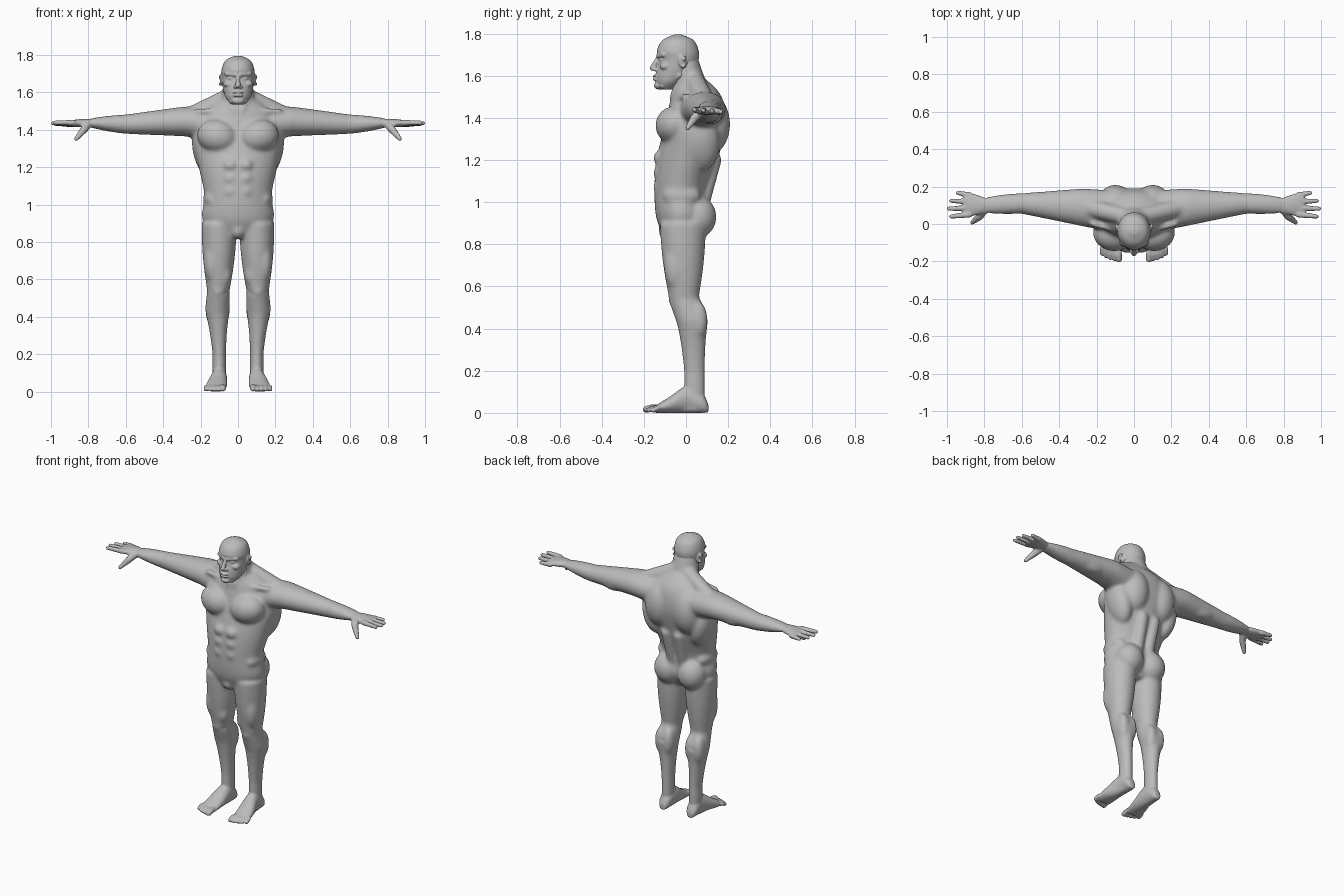
import bpy, bmesh, math
from mathutils import Vector, Matrix, Euler

cube = bpy.data.objects.get("Cube")
if cube:
    bpy.data.objects.remove(cube, do_unlink=True)

skin = bpy.data.materials.new("grey skin")
skin.use_nodes = True
grey = (.5, .5, .5, 1)
skin.diffuse_color = grey
skin.node_tree.nodes["Principled BSDF"].inputs["Base Color"].default_value = grey

X, Y, Z = Matrix.Identity(3)


# ---------- helpers ----------
def between(start, end, t):
    return [a + (b - a) * t for a, b in zip(start, end)]


def smooth_rows(rows, steps=6):
    """Pass a smooth curve through a few section rows."""
    last = len(rows) - 1
    result = []
    for i in range(last):
        near = rows[max(i - 1, 0)], rows[i], rows[i + 1], rows[min(i + 2, last)]
        for step in range(steps):
            t = step / steps
            result.append([
                b + t * ((c - a) + t * ((2 * a - 5 * b + 4 * c - d) + t * (3 * (b - c) + d - a))) / 2
                for a, b, c, d in zip(*near)])
    return result + [rows[last]]


def tube(bm, sections, sides=40):
    """Skin a closed tube over sections of (centre, first radius vector, second)."""
    rings = []
    for centre, first, second in sections:
        angles = [math.tau * k / sides for k in range(sides)]
        rings.append([bm.verts.new(centre + first * math.cos(a) + second * math.sin(a)) for a in angles])
    for low, high in zip(rings, rings[1:]):
        for k in range(sides):
            bm.faces.new((low[k - 1], low[k], high[k], high[k - 1]))
    bm.faces.new(rings[0])
    bm.faces.new(rings[-1])


def trunk(bm, rows):
    """Upright form from rows of height, half width, front and back."""
    tube(bm, [(Vector((0, (front + back) / 2, height)), X * width, Y * (back - front) / 2)
              for height, width, front, back in smooth_rows(rows)])


def limb(bm, start, end, start_size, end_size, swell=0, steps=12):
    """Straight limb; sizes are (depth, width), swelling along its middle."""
    along = (Vector(end) - Vector(start)).normalized()
    across = along.cross(Y).normalized()
    deep = across.cross(along)
    sections = []
    for step in range(steps + 1):
        t = step / steps
        bulge = swell * math.sin(math.pi * t)
        depth, width = between(start_size, end_size, t)
        sections.append((Vector(between(start, end, t)), deep * (depth + bulge), across * (width + bulge)))
    tube(bm, sections)


def ball(bm, centre, radii, turn=(0, 0, 0)):
    rotation = Euler([math.radians(angle) for angle in turn])
    matrix = Matrix.LocRotScale(Vector(centre), rotation, Vector(radii))
    return bmesh.ops.create_uvsphere(bm, u_segments=24, v_segments=16, radius=1, matrix=matrix)["verts"]


def capsule(bm, start, end, start_radius, end_radius):
    verts = ball(bm, start, [start_radius] * 3) + ball(bm, end, [end_radius] * 3)
    hull = bmesh.ops.convex_hull(bm, input=verts)
    inside = [item for item in hull["geom_interior"] if isinstance(item, bmesh.types.BMVert)]
    bmesh.ops.delete(bm, geom=inside, context="VERTS")


def chain(bm, points, radii):
    for start, end, r, s in zip(points, points[1:], radii, radii[1:]):
        capsule(bm, start, end, r, s)


def fuse(bm, name, voxel, iterations):
    """Mirror the shells, melt them into one soft skin and bake it."""
    copy = bmesh.ops.duplicate(bm, geom=bm.verts[:] + bm.edges[:] + bm.faces[:])["geom"]
    for item in copy:
        if isinstance(item, bmesh.types.BMVert):
            item.co.x *= -1
    bmesh.ops.recalc_face_normals(bm, faces=bm.faces[:])
    mesh = bpy.data.meshes.new(name)
    bm.to_mesh(mesh)
    bm.free()
    part = bpy.data.objects.new(name, mesh)
    bpy.context.scene.collection.objects.link(part)
    remesh = part.modifiers.new("fuse", "REMESH")
    remesh.mode = "VOXEL"
    remesh.voxel_size = voxel
    soften = part.modifiers.new("soften", "SMOOTH")
    soften.factor = .5
    soften.iterations = iterations
    bpy.context.view_layer.update()
    evaluated = part.evaluated_get(bpy.context.evaluated_depsgraph_get())
    baked = bpy.data.meshes.new_from_object(evaluated)
    part.modifiers.clear()
    part.data = baked
    baked.materials.clear()
    baked.materials.append(skin)
    baked.shade_smooth()
    return part


# ---------- landmarks of the left side ----------
chest, shoulder, elbow, wrist = (.12, .07, 1.43), (.28, .09, 1.445), (.6, .11, 1.43), (.8, .1, 1.437)
hip, knee, calf, ankle, heel = (.1, -.015, .9), (.105, -.01, .54), (.11, .03, .44), (.1, .04, .2), (.1, .04, .04)

# ---------- torso ----------
bm = bmesh.new()
trunk(bm, [(.83, .1, -.1, .06), (.92, .19, -.14, .1), (1.05, .18, -.15, .1), (1.2, .21, -.14, .15),
           (1.37, .24, -.1, .19), (1.5, .18, -.07, .17), (1.58, .08, -.04, .1)])
limb(bm, (0, .035, 1.47), (0, -.01, 1.68), (.09, .1), (.065, .075))          # neck
capsule(bm, (.06, -.01, 1.62), (.02, -.06, 1.5), .02, .02)                   # neck cord
capsule(bm, (.045, .04, 1.58), (.25, .09, 1.475), .045, .05)                 # trapezius
capsule(bm, (.03, -.05, 1.5), (.22, 0, 1.5), .016, .016)                     # collarbone
ball(bm, (.11, -.055, 1.365), (.11, .09, .09), (0, -12, 8))                  # chest muscle
ball(bm, (.1, .105, 1.37), (.1, .105, .15))                                  # shoulder blade
ball(bm, (.175, .07, 1.28), (.065, .09, .14), (0, 14, 0))                    # side of back
capsule(bm, (.04, .08, 1), (.045, .135, 1.2), .035, .035)                    # lower back
for row in range(3):
    ball(bm, (.04, -.125, 1.07 + .07 * row), (.04, .03, .036))               # belly muscles
ball(bm, (.14, -.02, 1.03), (.047, .09, .05))                                # flank
ball(bm, (.085, .055, .93), (.09, .09, .1))                                  # buttock
ball(bm, (0, -.085, .86), (.04, .045, .045))                                 # groin

# ---------- arm ----------
limb(bm, chest, shoulder, (.11, .09), (.1, .08))
limb(bm, shoulder, elbow, (.1, .08), (.055, .052))
limb(bm, elbow, wrist, (.055, .052), (.042, .022), swell=.004)
ball(bm, shoulder, (.1, .1, .075), (0, 6, 0))
ball(bm, (.44, .08, 1.445), (.08, .05, .05))                                 # biceps
ball(bm, (.43, .125, 1.42), (.1, .05, .05))                                  # triceps
ball(bm, (.63, .1, 1.435), (.08, .045, .045))                                # forearm

# ---------- leg ----------
limb(bm, hip, knee, (.11, .095), (.07, .06), swell=.008)
limb(bm, knee, calf, (.07, .06), (.075, .066))
limb(bm, calf, ankle, (.075, .066), (.05, .036), swell=-.004)
limb(bm, ankle, heel, (.05, .036), (.05, .036))
ball(bm, (.107, -.05, .54), (.036, .034, .042))                              # kneecap
ball(bm, (.07, -.045, .625), (.036, .045, .065))                             # inner thigh
ball(bm, (.14, -.045, .7), (.045, .06, .12))                                 # outer thigh
for x in (.08, .138):
    ball(bm, (x, .057, .44), (.036, .046, .09))                              # calf halves
core = fuse(bm, "body_core", .008, 14)

# ---------- hands and feet, fused onto the body ----------
bm = bmesh.new()
palm = (.91, .104, 1.433)
limb(bm, wrist, palm, (.042, .022), (.068, .014), swell=.003)
for i in range(4):
    root, tip = .05 + .035 * i, .04 + .042 * i
    reach = .99 - .012 * (i - 1) ** 2
    z = 1.438 - .003 * i
    knuckle = (.88, root, z)
    end = (reach, tip, z)
    chain(bm, [knuckle, between(knuckle, end, .5), end], [.016, .014, .0115])
chain(bm, [(.8, .075, 1.43), (.825, .04, 1.4), (.865, .008, 1.352)], [.022, .02, .012])   # thumb
foot = [(.106, .1, .04, .02), (.08, .1, .09, .036), (.01, .1, .13, .042),
        (-.08, .113, .075, .055), (-.15, .12, .032, .055)]
tube(bm, [(Vector((x, y, top / 2)), X * width, Z * top / 2) for y, x, top, width in smooth_rows(foot)])
capsule(bm, (.1, .07, .03), (.12, -.11, .022), .03, .022)                    # sole
for i in range(5):
    x, y = .08 + .023 * i, -.19 + .002 * i * i
    r = .012 if i else .016
    chain(bm, [between((.12, -.125, .024), (x, -.125, .024), .9), (x, y + .025, .024), (x, y, r)], [r, r, r])
bm.from_mesh(core.data)
bpy.data.objects.remove(core, do_unlink=True)
fuse(bm, "body", .0065, 3)

# ---------- head ----------
bm = bmesh.new()
trunk(bm, [(1.535, .035, -.125, -.06), (1.57, .065, -.143, -.01), (1.62, .08, -.142, .04),
           (1.675, .087, -.13, .06), (1.72, .088, -.138, .06), (1.77, .068, -.11, .035),
           (1.796, .018, -.055, -.025)])
capsule(bm, (.012, -.13, 1.695), (.06, -.105, 1.7), .012, .013)              # brow
ball(bm, (.036, -.11, 1.675), (.017, .015, .01))                             # eye
ball(bm, (.052, -.098, 1.645), (.027, .027, .02))                            # cheekbone
capsule(bm, (0, -.13, 1.69), (0, -.158, 1.637), .009, .014)                  # nose
ball(bm, (.014, -.145, 1.63), (.011, .014, .009))                            # nostril
for z in (1.599, 1.583):
    ball(bm, (0, -.143, z), (.028, .015, .007))                              # lips
ball(bm, (0, -.13, 1.554), (.032, .022, .019))                               # chin
capsule(bm, (.062, -.03, 1.605), (.032, -.11, 1.555), .018, .016)            # jaw
ball(bm, (.087, -.018, 1.668), (.009, .021, .034), (12, 0, 18))              # ear
for z, r in ((1.682, .012), (1.645, .008)):
    ball(bm, (.096, -.01, z), (.007, r, r))                                  # ear rim and lobe
fuse(bm, "head", .0038, 4)
